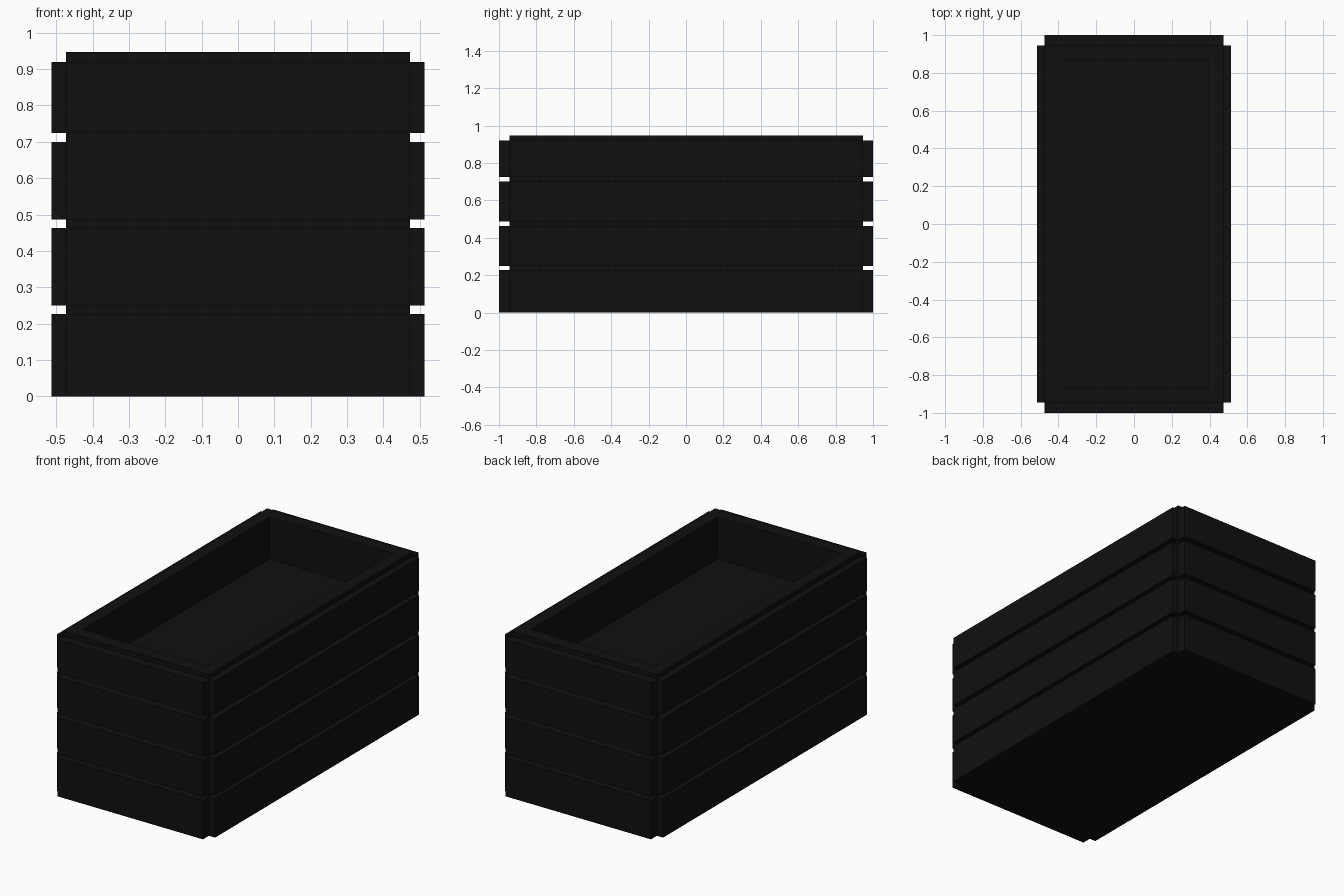
import bpy, bmesh

if "Cube" in bpy.data.objects:
    bpy.data.objects.remove(bpy.data.objects["Cube"])

mat = bpy.data.materials.new("black_wood")
mat.diffuse_color = (0.005, 0.005, 0.005, 1)
mat.use_nodes = True
mat.node_tree.nodes["Principled BSDF"].inputs["Base Color"].default_value = mat.diffuse_color

LX, LY, H = 0.473, 0.945, 0.947    # liner half sizes and height
OX, OY = 0.513, 1.0                # outer faces of the planks
IX, IY, FLOOR = 0.40, 0.865, 0.70  # cavity half sizes and floor height


def finish(name, bm):
    bmesh.ops.recalc_face_normals(bm, faces=bm.faces)
    me = bpy.data.meshes.new(name)
    bm.to_mesh(me)
    bm.free()
    me.materials.append(mat)
    ob = bpy.data.objects.new(name, me)
    bpy.context.collection.objects.link(ob)
    return ob


def box(name, x0, x1, y0, y1, z0, z1):
    bm = bmesh.new()
    bmesh.ops.create_cube(bm, size=1)
    for v in bm.verts:
        v.co.x = x1 if v.co.x > 0 else x0
        v.co.y = y1 if v.co.y > 0 else y0
        v.co.z = z1 if v.co.z > 0 else z0
    return finish(name, bm)


# Inner tub: stacked rectangular loops, from the base over the rim to the floor
bm = bmesh.new()
loops = []
for x, y, z in [(LX, LY, 0), (LX, LY, H), (IX, IY, H), (IX, IY, FLOOR)]:
    loops.append([bm.verts.new((sx * x, sy * y, z))
                  for sx, sy in ((-1, -1), (1, -1), (1, 1), (-1, 1))])
for a, b in zip(loops, loops[1:]):
    for i in range(4):
        j = (i + 1) % 4
        bm.faces.new((a[i], a[j], b[j], b[i]))
bm.faces.new(loops[0])
bm.faces.new(loops[-1])
finish("inner_tub", bm)

# Cladding planks: four rows on each of the four sides
rows = [(0, 0.227), (0.25, 0.463), (0.487, 0.70), (0.725, 0.92)]
for n, (z0, z1) in enumerate(rows, 1):
    for side, s in (("right", 1), ("left", -1)):
        xs = sorted((s * LX, s * OX))
        box(f"{side}_plank_{n}", *xs, -LY, LY, z0, z1)
    for side, s in (("back", 1), ("front", -1)):
        ys = sorted((s * LY, s * OY))
        box(f"{side}_plank_{n}", -LX, LX, *ys, z0, z1)
